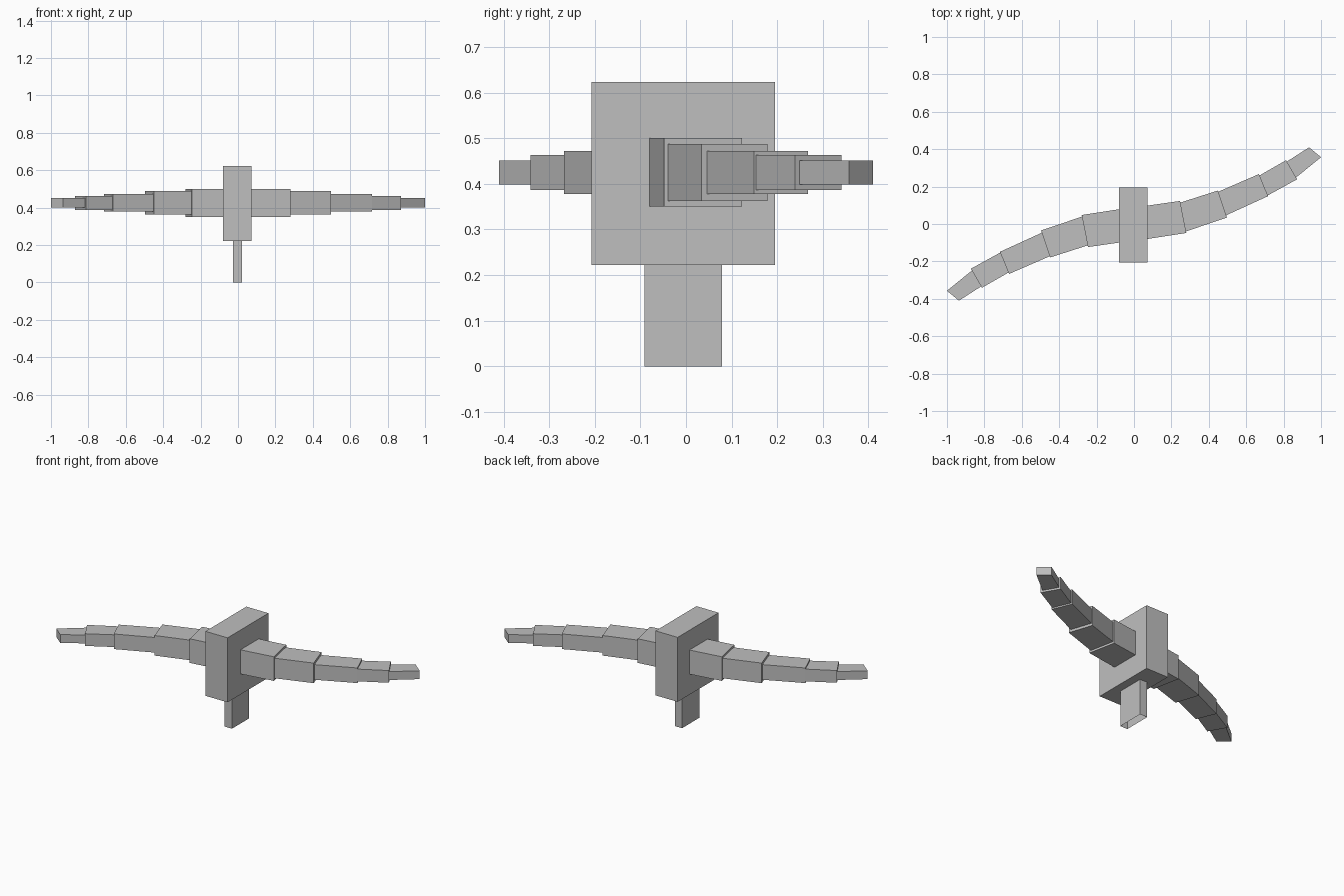
import bpy
import bmesh

cube = bpy.data.objects.get("Cube")
if cube:
    bpy.data.objects.remove(cube, do_unlink=True)

grey = bpy.data.materials.new("plain grey")
grey.use_nodes = True
grey.diffuse_color = (0.52, 0.52, 0.52, 1)
grey.node_tree.nodes["Principled BSDF"].inputs["Base Color"].default_value = grey.diffuse_color


def prism(name, outline, bottom, top, open_bottom=False):
    """Extrude a flat outline, seen from above, between two heights."""
    bm = bmesh.new()
    low = [bm.verts.new((x, y, bottom)) for x, y in outline]
    high = [bm.verts.new((x, y, top)) for x, y in outline]
    bm.faces.new(high)
    if not open_bottom:
        bm.faces.new(low[::-1])
    for i in range(len(outline)):
        j = (i + 1) % len(outline)
        bm.faces.new((low[i], low[j], high[j], high[i]))
    bmesh.ops.recalc_face_normals(bm, faces=bm.faces)
    mesh = bpy.data.meshes.new(name)
    bm.to_mesh(mesh)
    bm.free()
    mesh.materials.append(grey)
    obj = bpy.data.objects.new(name, mesh)
    bpy.context.collection.objects.link(obj)
    return obj


def rectangle(half_x, half_y, cx=-0.003, cy=-0.006):
    return [(cx - half_x, cy - half_y), (cx + half_x, cy - half_y),
            (cx + half_x, cy + half_y), (cx - half_x, cy + half_y)]


# Central block and the hollow stem below it
prism("hub_block", rectangle(0.076, 0.201), 0.222, 0.623)
prism("stem", rectangle(0.025, 0.085), 0, 0.222, open_bottom=True)

# Blade sections from root to tip: near front, far front, far back, near back, half height
AXIS = 0.425
sections = [
    ([(0.04, -0.085), (0.28, -0.048), (0.246, 0.123), (0.04, 0.094)], 0.075),
    ([(0.27, -0.042), (0.497, 0.034), (0.449, 0.179), (0.24, 0.112)], 0.0625),
    ([(0.485, 0.043), (0.717, 0.149), (0.668, 0.267), (0.447, 0.171)], 0.047),
    ([(0.71, 0.15), (0.872, 0.239), (0.813, 0.341), (0.665, 0.256)], 0.038),
    ([(0.862, 0.245), (1, 0.357), (0.936, 0.41), (0.81, 0.329)], 0.026),
]

# The two blades are half-turn copies of each other
for side, sign in (("left", 1), ("right", -1)):
    for number, (outline, half) in enumerate(sections, 1):
        turned = [(sign * x, sign * y) for x, y in outline]
        prism(f"{side}_blade_section_{number}", turned, AXIS - half, AXIS + half)
